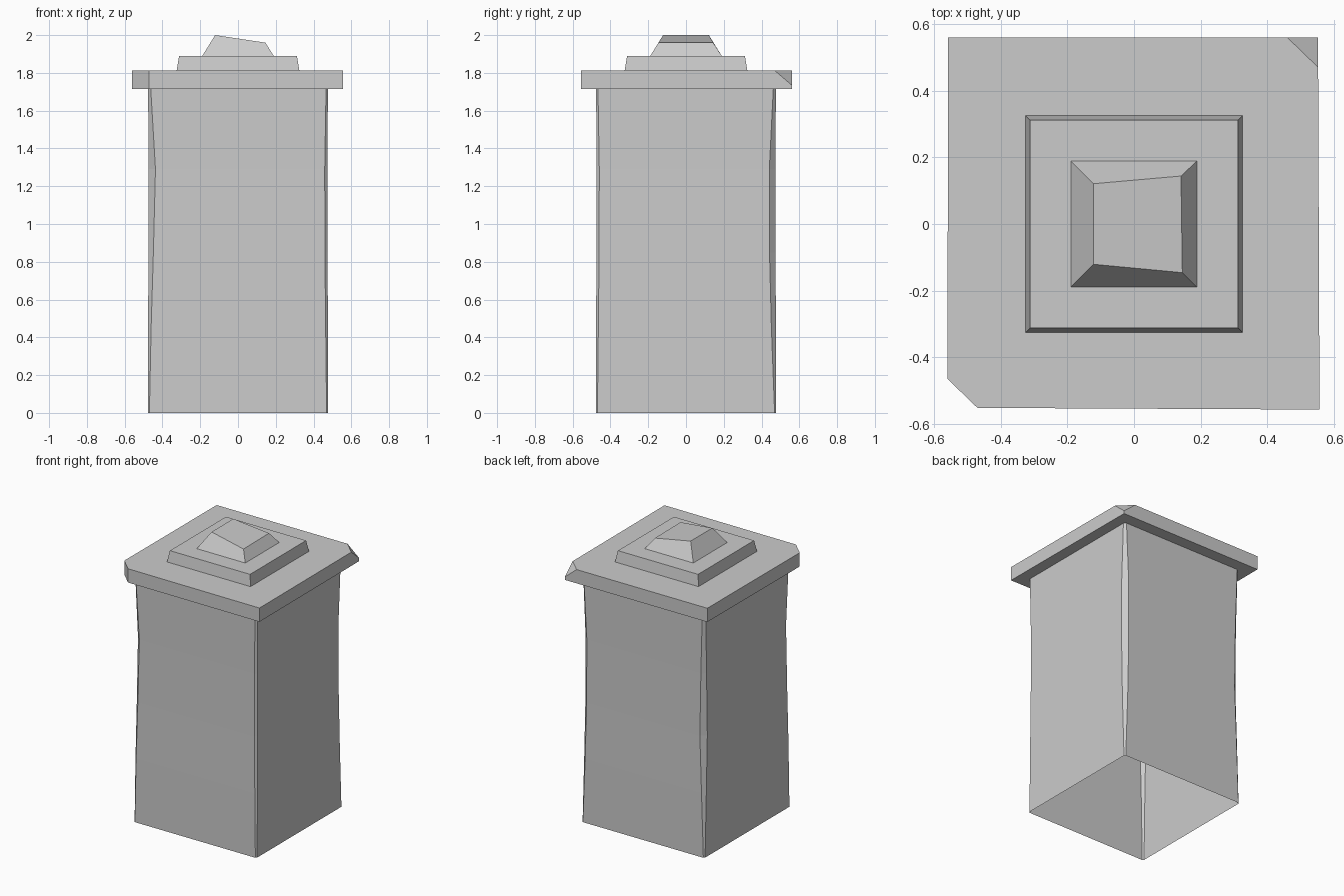
import bpy

if "Cube" in bpy.data.objects:
    bpy.data.objects.remove(bpy.data.objects["Cube"])


def loft(name, rings, extra_faces=(), cap=True):
    """Skin equal-length rings (bottom to top); the bottom stays open."""
    n = len(rings[0])
    verts = [p for ring in rings for p in ring]
    faces = []
    for r in range(len(rings) - 1):
        for i in range(n):
            j = (i + 1) % n
            faces.append((r * n + i, r * n + j, (r + 1) * n + j, (r + 1) * n + i))
    if cap:
        faces.append(tuple(range((len(rings) - 1) * n, len(rings) * n)))
    faces += extra_faces
    mesh = bpy.data.meshes.new(name)
    mesh.from_pydata(verts, [], faces)
    mesh.validate()
    mesh.update()
    obj = bpy.data.objects.new(name, mesh)
    bpy.context.collection.objects.link(obj)
    return obj


def square(h, z):
    return [(-h, -h, z), (h, -h, z), (h, h, z), (-h, h, z)]


def chamfered(h, z, cuts):
    """Square ring with a separate worn chamfer for each corner."""
    ring = []
    for k, (sx, sy) in enumerate(((-1, -1), (1, -1), (1, 1), (-1, 1))):
        c = cuts[k]
        a, b = (sx * h, sy * (h - c), z), (sx * (h - c), sy * h, z)
        ring += [a, b] if sx == sy else [b, a]
    return ring


# Hollow shaft with slightly worn corners
loft("shaft", [
    chamfered(0.477, 0.0, (0.008, 0.008, 0.008, 0.008)),
    chamfered(0.476, 0.45, (0.016, 0.012, 0.024, 0.022)),
    chamfered(0.474, 0.85, (0.026, 0.014, 0.032, 0.034)),
    chamfered(0.473, 1.29, (0.036, 0.014, 0.032, 0.026)),
    chamfered(0.476, 1.715, (0.014, 0.01, 0.014, 0.016)),
], cap=False)

# Cap slab: front-left corner cut off, back-right corner chipped on a slope
outline = [(-0.56, -0.465), (-0.47, -0.552), (0.557, -0.557),
           (0.553, 0.47), (0.552, 0.56), (0.46, 0.56), (-0.558, 0.56)]
inner = [(-0.47, -0.46), (-0.46, -0.47), (0.47, -0.47),
         (0.47, 0.46), (0.47, 0.47), (0.46, 0.47), (-0.47, 0.47)]
under = [(x, y, 1.715) for x, y in inner]
bottom = [(x, y, 1.715) for x, y in outline]
top = [(x, y, 1.735 if i == 4 else 1.812) for i, (x, y) in enumerate(outline)]
loft("cap_slab", [under, bottom, top],
     extra_faces=[(14, 15, 16, 17, 19, 20), (17, 18, 19)], cap=False)

# Raised step on the slab
loft("cap_step", [square(0.325, 1.812), square(0.312, 1.89)])

# Finial with a tilted top
loft("finial", [
    square(0.189, 1.89),
    [(-0.121, -0.121, 2.0), (0.145, -0.146, 1.96),
     (0.141, 0.144, 1.96), (-0.121, 0.121, 2.0)],
])
